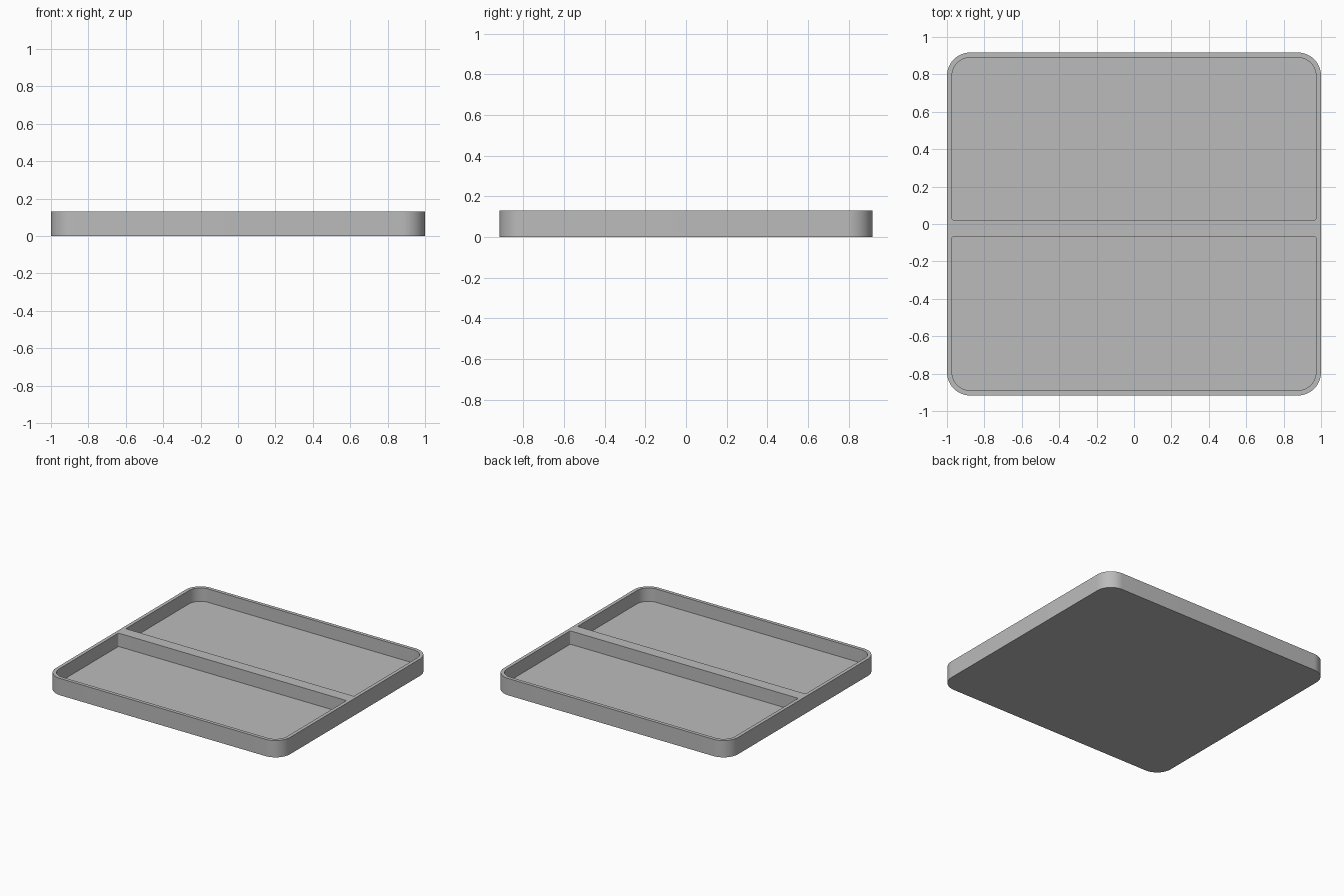
import bpy
import bmesh
from math import cos, sin, pi

if "Cube" in bpy.data.objects:
    bpy.data.objects.remove(bpy.data.objects["Cube"], do_unlink=True)

HALF_X, HALF_Y, HEIGHT = 1.0, 0.917, 0.13
WALL, FLOOR = 0.027, 0.027
OUTER_R, INNER_R, TINY_R = 0.125, 0.098, 0.008
DIVIDER_FRONT, DIVIDER_BACK = -0.068, 0.022
STEPS = 16

grey = bpy.data.materials.new("plain grey")
grey.use_nodes = True
colour = (0.5, 0.5, 0.5, 1)
grey.diffuse_color = colour
grey.node_tree.nodes["Principled BSDF"].inputs["Base Color"].default_value = colour


def rounded_block(name, x0, x1, y0, y1, z0, z1, front_r, back_r):
    """Upright block with rounded vertical corners, separate radii front and back."""
    corners = [(x1 - back_r, y1 - back_r, back_r), (x0 + back_r, y1 - back_r, back_r),
               (x0 + front_r, y0 + front_r, front_r), (x1 - front_r, y0 + front_r, front_r)]
    bm = bmesh.new()
    ring = []
    for quarter, (cx, cy, r) in enumerate(corners):
        for i in range(STEPS + 1):
            a = (quarter + i / STEPS) * pi / 2
            ring.append(bm.verts.new((cx + r * cos(a), cy + r * sin(a), z0)))
    base = bm.faces.new(ring)
    top = bmesh.ops.extrude_face_region(bm, geom=[base])["geom"]
    bmesh.ops.translate(bm, vec=(0, 0, z1 - z0),
                        verts=[g for g in top if isinstance(g, bmesh.types.BMVert)])
    bmesh.ops.recalc_face_normals(bm, faces=bm.faces)
    mesh = bpy.data.meshes.new(name)
    bm.to_mesh(mesh)
    bm.free()
    mesh.materials.append(grey)
    obj = bpy.data.objects.new(name, mesh)
    bpy.context.collection.objects.link(obj)
    return obj


# Solid tray body
tray = rounded_block("divided_tray", -HALF_X, HALF_X, -HALF_Y, HALF_Y, 0, HEIGHT,
                     OUTER_R, OUTER_R)

# Two pockets, leaving the rim and the divider flush at the top
ix, iy = HALF_X - WALL, HALF_Y - WALL
pockets = [
    rounded_block("front_pocket_cutter", -ix, ix, -iy, DIVIDER_FRONT, FLOOR, HEIGHT + 0.1,
                  INNER_R, TINY_R),
    rounded_block("back_pocket_cutter", -ix, ix, DIVIDER_BACK, iy, FLOOR, HEIGHT + 0.1,
                  TINY_R, INNER_R),
]
bpy.ops.object.select_all(action='DESELECT')
tray.select_set(True)
bpy.context.view_layer.objects.active = tray
for pocket in pockets:
    pocket.hide_render = True
    cut = tray.modifiers.new(pocket.name, 'BOOLEAN')
    cut.operation = 'DIFFERENCE'
    cut.solver = 'EXACT'
    cut.object = pocket
    bpy.ops.object.modifier_apply(modifier=cut.name)
    bpy.data.objects.remove(pocket, do_unlink=True)

# Smooth rounded corners, crisp rims
bpy.ops.object.shade_smooth_by_angle(angle=pi / 6)
